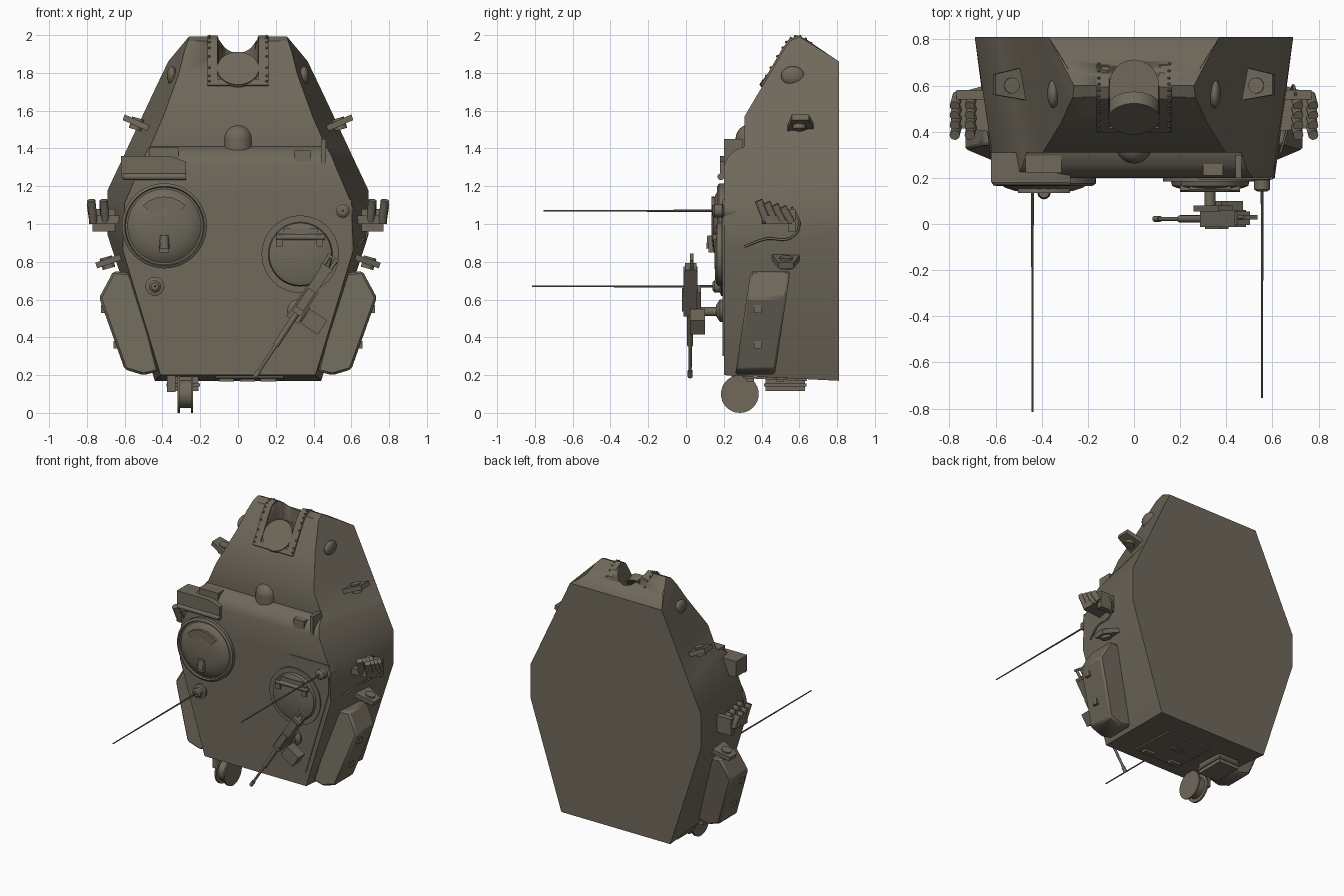
import bpy, bmesh, math
from mathutils import Vector, Matrix

old = bpy.data.objects.get("Cube")
if old:
    bpy.data.objects.remove(old)

paint = bpy.data.materials.new("olive_drab")
paint.use_nodes = True
COLOUR = (0.16, 0.14, 0.105, 1)
paint.diffuse_color = COLOUR
paint.node_tree.nodes["Principled BSDF"].inputs["Base Color"].default_value = COLOUR


def finish(name, bm):
    bmesh.ops.remove_doubles(bm, verts=bm.verts, dist=0.0001)
    bmesh.ops.recalc_face_normals(bm, faces=bm.faces)
    me = bpy.data.meshes.new(name)
    bm.to_mesh(me)
    bm.free()
    me.materials.append(paint)
    ob = bpy.data.objects.new(name, me)
    bpy.context.collection.objects.link(ob)
    bpy.ops.object.select_all(action='DESELECT')
    ob.select_set(True)
    bpy.context.view_layer.objects.active = ob
    bpy.ops.object.shade_smooth_by_angle(angle=math.radians(32))
    return ob


def box(name, lo, hi):
    bm = bmesh.new()
    lo, hi = Vector(lo), Vector(hi)
    bmesh.ops.create_cube(bm, size=1, matrix=Matrix.Translation((lo + hi) / 2) @ Matrix.Diagonal((*(hi - lo), 1)))
    return finish(name, bm)


def poly(name, pts, push):
    """Flat outline pushed along a vector."""
    bm = bmesh.new()
    face = bm.faces.new([bm.verts.new(p) for p in pts])
    out = bmesh.ops.extrude_face_region(bm, geom=[face])["geom"]
    for v in out:
        if isinstance(v, bmesh.types.BMVert):
            v.co += Vector(push)
    return finish(name, bm)


def add_cyl(bm, a, b, r1, r2, seg):
    a, b = Vector(a), Vector(b)
    turn = (b - a).to_track_quat('Z', 'Y').to_matrix().to_4x4()
    bmesh.ops.create_cone(bm, cap_ends=True, segments=seg, radius1=r1, radius2=r2,
                          depth=(b - a).length, matrix=Matrix.Translation((a + b) / 2) @ turn)


def cyl(name, a, b, r1, r2=None, seg=32):
    bm = bmesh.new()
    add_cyl(bm, a, b, r1, r1 if r2 is None else r2, seg)
    return finish(name, bm)


def ball(name, loc, size):
    bm = bmesh.new()
    bmesh.ops.create_uvsphere(bm, u_segments=24, v_segments=12, radius=1,
                              matrix=Matrix.Translation(loc) @ Matrix.Diagonal((*size, 1)))
    return finish(name, bm)


def disc_stack(name, x, z, steps, seg=48):
    """Round fitting on the roof: steps of (radius, y)."""
    bm = bmesh.new()
    rings = [[bm.verts.new((x + r * math.cos(t * math.tau / seg), y, z + r * math.sin(t * math.tau / seg)))
              for t in range(seg)] for r, y in steps]
    for p, q in zip(rings, rings[1:]):
        for i in range(seg):
            bm.faces.new((p[i], p[i - 1], q[i - 1], q[i]))
    bm.faces.new(rings[0])
    bm.faces.new(rings[-1])
    return finish(name, bm)


# Armoured shell: front z, front y, front half width, back z, back half width
rows = [(.20, .20, .41, .17, .44), (.86, .20, .61, .94, .69), (1.11, .20, .60, 1.18, .69),
        (1.31, .20, .515, 1.32, .624), (1.36, .225, .495, 1.36, .605), (1.39, .26, .48, 1.39, .591),
        (1.41, .31, .465, 1.41, .582), (1.57, .31, .395, 1.57, .507), (1.79, .44, .315, 1.74, .427),
        (1.91, .51, .285, 1.80, .398), (1.97, .55, .265, 1.86, .37), (1.992, .60, .26, 1.86, .37),
        (1.965, .655, .275, 1.86, .37), (1.90, .715, .31, 1.86, .37), (1.868, .77, .35, 1.86, .37)]
bm = bmesh.new()
loops = [[bm.verts.new(p) for p in ((-w, y, z), (w, y, z), (bw, .81, bz), (-bw, .81, bz))]
         for z, y, w, bz, bw in rows]
for p, q in zip(loops, loops[1:]):
    for i in range(4):
        bm.faces.new((p[i - 1], p[i], q[i], q[i - 1]))
bm.faces.new(loops[0])
bm.faces.new(loops[-1])
shell = finish("turret_shell", bm)

# Open gun port in the nose
arch = [(.105 * math.cos(t * math.pi / 16), .605 + .105 * math.sin(t * math.pi / 16), 1.81) for t in range(17)]
cutter = poly("gun_port_cutter", [(.105, .3, 1.81)] + arch + [(-.105, .3, 1.81)], (0, 0, .4))
cutter.hide_render = True
cutter.hide_viewport = True
cut = shell.modifiers.new("gun_port", 'BOOLEAN')
cut.object = cutter
cut.solver = 'EXACT'

# Riveted frame around the port
line = [(.407, 1.735)] + [(r[1], r[0]) for r in rows[8:14]]
for s, side in ((-1, "right"), (1, "left")):
    bm = bmesh.new()
    strip = [[bm.verts.new((s * x, y - d * .7, z + d * .7)) for x, d in ((.108, 0), (.108, .01), (.162, .01), (.162, 0))]
             for y, z in line]
    for p, q in zip(strip, strip[1:]):
        for i in range(4):
            bm.faces.new((p[i - 1], p[i], q[i], q[i - 1]))
    bm.faces.new(strip[0])
    bm.faces.new(strip[-1])
    finish(side + "_port_frame", bm)
    bm = bmesh.new()
    for (y, z), (y2, z2) in zip(line, line[1:]):
        for k in (.25, .75):
            c = Vector((s * .152, y + (y2 - y) * k - .008, z + (z2 - z) * k + .008))
            bmesh.ops.create_icosphere(bm, subdivisions=1, radius=.008, matrix=Matrix.Translation(c))
    finish(side + "_port_rivets", bm)
poly("port_lower_frame", [(-.162, .404, 1.73), (.162, .404, 1.73), (.162, .422, 1.76), (-.162, .422, 1.76)], (0, -.007, .007))
cyl("port_lip", (0, .50, 1.79), (0, .455, 1.825), .12, .11)

# Paired side fittings
for s, side in ((-1, "right"), (1, "left")):
    def pts(seq):
        return [(s * x, y, z) for x, y, z in seq]
    ball(side + "_cheek_boss", (s * .35, .565, 1.785), (.026, .062, .05))
    poly(side + "_upper_lifting_lug", pts([(.44, .53, 1.475), (.44, .69, 1.475), (.61, .65, 1.55), (.61, .56, 1.55)]), (s * -.01, 0, .03))
    cyl(side + "_upper_lug_eye", (s * .545, .6, 1.50), (s * .528, .6, 1.56), .034)
    poly(side + "_lower_lifting_lug", pts([(.60, .45, .815), (.60, .61, .815), (.745, .57, .765), (.745, .49, .765)]), (s * .01, 0, .03))
    cyl(side + "_lower_lug_eye", (s * .683, .53, .765), (s * .70, .53, .825), .034)
    # Stowage bin leaning along the lower flank
    outline = [(.50, .20), (.60, .23), (.735, .61), (.66, .75), (.55, .74), (.42, .22)]
    bin_ob = poly(side + "_stowage_bin", pts([(x, .26 + .15 * (z - .2), z) for x, z in outline]), (0, .21, 0))
    bevel = bin_ob.modifiers.new("edge", 'BEVEL')
    bevel.width = .012
    bevel.segments = 1
    for z in (.36, .55):
        x = .60 + (z - .23) * .355
        box(side + "_bin_latch", (s * x - .012, .36, z - .02), (s * x + .012, .40, z + .02))
    # Smoke launcher cluster
    poly(side + "_launcher_bracket", pts([(.62, .40, 1.0), (.62, .56, 1.0), (.78, .56, 1.0), (.79, .42, 1.0)]), (0, 0, .045))
    box(side + "_launcher_foot", (s * .71 - .06, .54, .96), (s * .71 + .06, .58, 1.08))
    bm = bmesh.new()
    for i in range(4):
        for j in range(2):
            a = Vector((s * (.70 + .065 * j), .43 + .042 * i, 1.01))
            add_cyl(bm, a, a + Vector((s * .012, -.045, .115 - .012 * i)), .022, .022, 14)
    finish(side + "_smoke_tubes", bm)

# Commander cupola with domed hatch
disc_stack("cupola", -.39, .99, [(.225, .21), (.225, .175), (.21, .165), (.205, .178), (.195, .178),
                                 (.17, .158), (.125, .143), (.06, .136), (.02, .135)])
cyl("cupola_handle", (-.39, .135, .87), (-.39, .135, .94), .028, .022)
box("cupola_latch", (-.415, .12, .85), (-.365, .15, .90))
arc = [(-.39 + r * math.cos(math.radians(a)), .165, .985 + r * math.sin(math.radians(a)))
       for r, angles in ((.16, range(45, 136, 15)), (.10, range(135, 44, -15))) for a in angles]
poly("cupola_periscope_cover", arc, (0, -.03, 0))

# Loader hatch on its tapered pad
poly("hatch_pad", [(.28, .205, 1.13), (.60, .205, 1.13), (.595, .205, .92), (.41, .205, .30), (.30, .205, .62)], (0, -.012, 0))
disc_stack("loader_hatch", .33, .84, [(.205, .21), (.205, .185), (.17, .185), (.165, .165), (.14, .155), (.03, .15)])
cyl("hatch_hinge_bar", (.20, .155, .93), (.46, .155, .93), .016, seg=16)
for x in (.22, .43):
    box("hatch_hinge_arm", (x - .018, .145, .88), (x + .018, .18, .95))
box("hatch_periscope", (.24, .15, .955), (.42, .18, .975))

# Roof fittings near the raised band
poly("sight_guard", [(-.62, .18, 1.245), (-.275, .18, 1.245), (-.275, .18, 1.33), (-.36, .18, 1.36), (-.62, .18, 1.36)], (0, .13, 0))
box("sight_block", (-.47, .22, 1.32), (-.315, .33, 1.405))
cyl("sight_roller", (-.61, .185, 1.25), (-.275, .185, 1.25), .018, seg=16)
ball("vent_dome", (0, .34, 1.45), (.078, .078, .078))
cyl("vent_neck", (0, .34, 1.36), (0, .34, 1.45), .078)
box("right_vision_block", (.30, .21, 1.29), (.385, .33, 1.39))
box("small_bracket", (.44, .20, 1.31), (.465, .30, 1.45))

# Whip antennas and their bases
cyl("right_antenna", (-.44, -.815, .67), (-.44, .2, .67), .004, .006, 8)
disc_stack("right_antenna_base", -.44, .67, [(.05, .21), (.05, .185), (.032, .18), (.032, .15), (.02, .14)], 24)
cyl("left_antenna", (.555, -.755, 1.07), (.555, .2, 1.07), .004, .006, 8)
disc_stack("left_antenna_base", .555, 1.07, [(.06, .30), (.055, .20), (.035, .19), (.035, .15), (.02, .14)], 24)

# Pintle machine gun, muzzle low and inboard
muzzle, tail = Vector((.09, .022, .19)), Vector((.49, .022, .80))
along = (tail - muzzle).normalized()
across = Vector((along.z, 0, -along.x))


def on_gun(t, y=.022, off=0):
    p = muzzle + along * t + across * off
    return (p.x, y, p.z)


cyl("gun_muzzle", on_gun(0), on_gun(.04), .013, seg=16)
cyl("gun_barrel", on_gun(0), on_gun(.27), .008, .010, 16)
cyl("gun_jacket", on_gun(.2), on_gun(.42), .016, seg=16)


def gun_block(name, t0, t1, half, y0, y1, off=0):
    poly(name, [on_gun(t0, y0, off - half), on_gun(t1, y0, off - half),
                on_gun(t1, y0, off + half), on_gun(t0, y0, off + half)], (0, y1 - y0, 0))


gun_block("gun_receiver", .40, .68, .028, -.012, .06)
gun_block("gun_cover", .43, .55, .022, -.022, 0)
gun_block("gun_back_plate", .68, .70, .034, -.005, .055)
gun_block("gun_cradle", .36, .56, .036, .055, .08)
gun_block("ammunition_box", .37, .46, .055, .02, .10, .10)
for off in (-.022, .022):
    cyl("gun_grip", on_gun(.69, .03, off), on_gun(.75, .03, off), .010, seg=12)
gun_block("gun_grip_bar", .745, .76, .035, .02, .04)
cyl("gun_pintle", on_gun(.42, .07, .01), on_gun(.42, .2, .01), .024, seg=20)
disc_stack("pintle_base", on_gun(.42)[0], on_gun(.42)[2], [(.06, .2), (.06, .18), (.03, .16)], 24)

# Cable along the left flank
curve = bpy.data.curves.new("flank_cable", 'CURVE')
curve.dimensions = '3D'
curve.bevel_depth = .006
route = curve.splines.new('BEZIER')
path = [(.635, .31, .88), (.665, .42, .92), (.68, .56, .93), (.69, .6, 1.0), (.70, .56, 1.09)]
route.bezier_points.add(len(path) - 1)
for bp, co in zip(route.bezier_points, path):
    bp.co = co
    bp.handle_left_type = bp.handle_right_type = 'AUTO'
curve.materials.append(paint)
bpy.context.collection.objects.link(bpy.data.objects.new("flank_cable", curve))

# Cable reel, bracket and box under the rear
for x in (-.32, -.25):
    cyl("reel_flange", (x, .285, .1), (x + .012, .285, .1), .1)
cyl("reel_drum", (-.32, .285, .1), (-.24, .285, .1), .075)
box("reel_bracket", (-.375, .24, .11), (-.33, .34, .21))
box("rear_box", (-.37, .42, .115), (-.21, .63, .20))
box("rear_box_lid", (-.378, .412, .14), (-.202, .638, .155))

# Rear access panel with latches
poly("rear_panel", [(-.12, .30, .194), (.24, .30, .194), (.24, .64, .178), (-.12, .64, .178)], (0, 0, -.01))
for x, y in ((-.06, .34), (.16, .34), (.05, .5)):
    box("rear_latch", (x - .04, y - .02, .165), (x + .04, y + .02, .19))
